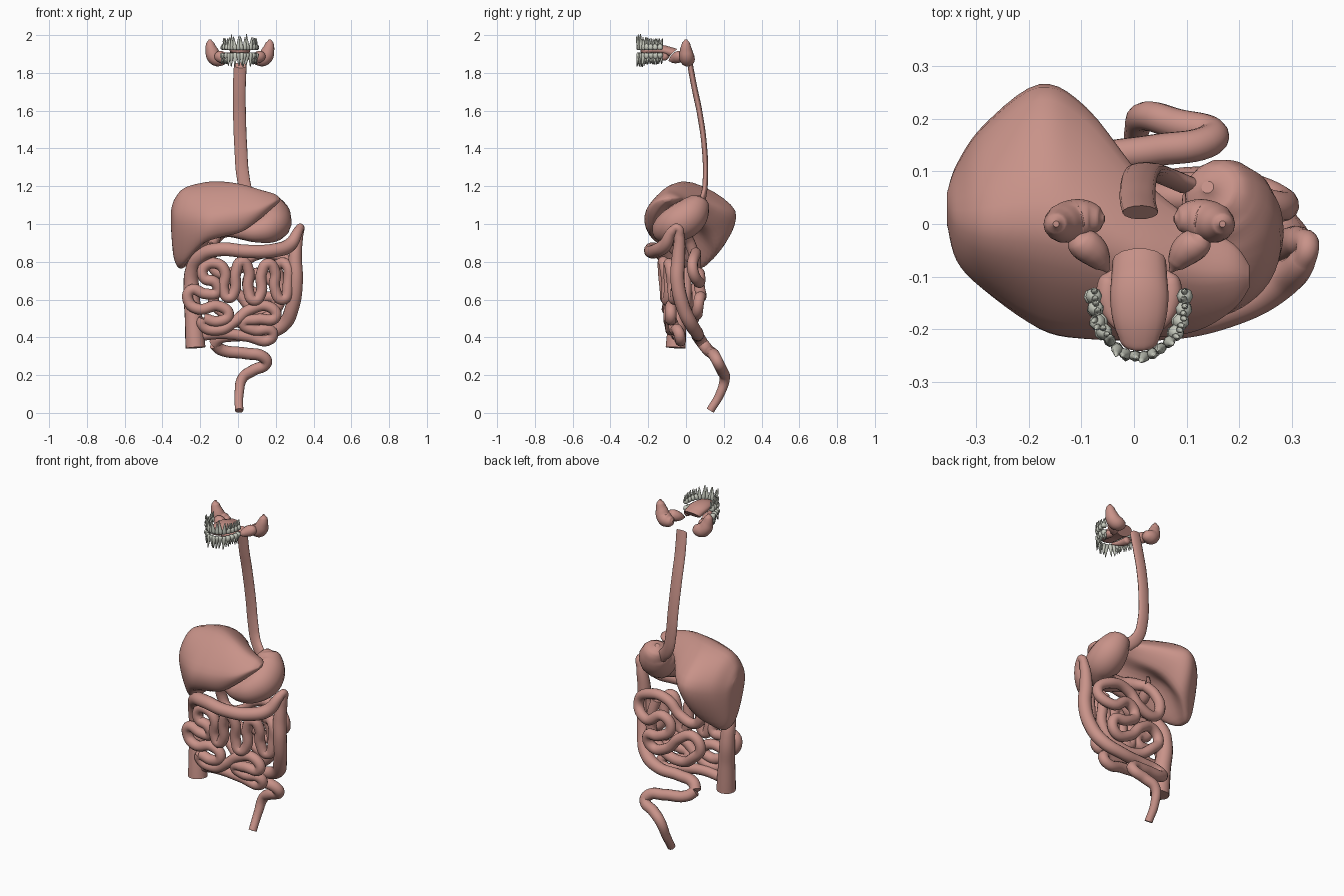
import bpy, bmesh, math, random
from mathutils import Vector, Matrix

random.seed(4)


def material(name, rgb):
    m = bpy.data.materials.new(name)
    m.diffuse_color = (*rgb, 1)
    return m


FLESH = material("flesh", (0.58, 0.29, 0.25))
ENAMEL = material("enamel", (0.58, 0.60, 0.52))
CX = 0.01  # centre line of the mouth


def tube(name, pts, r=None, scale=(1, 1, 1)):
    """Smooth swept tube; each point is x, y, z (and radius when r is None)."""
    cu = bpy.data.curves.new(name, 'CURVE')
    cu.dimensions = '3D'
    cu.bevel_depth = 1
    cu.bevel_resolution = 5
    cu.resolution_u = 8
    cu.use_fill_caps = True
    sp = cu.splines.new('BEZIER')
    sp.radius_interpolation = 'CARDINAL'
    sp.bezier_points.add(len(pts) - 1)
    for bp, p in zip(sp.bezier_points, pts):
        bp.co = [p[i] / scale[i] for i in range(3)]
        bp.radius = r or p[3]
        bp.handle_left_type = bp.handle_right_type = 'AUTO'
    ob = bpy.data.objects.new(name, cu)
    ob.scale = scale
    bpy.context.collection.objects.link(ob)
    cu.materials.append(FLESH)
    bpy.ops.object.select_all(action='DESELECT')
    ob.select_set(True)
    bpy.context.view_layer.objects.active = ob
    bpy.ops.object.convert(target='MESH')
    ob = bpy.context.object
    bpy.ops.object.shade_smooth_by_angle(angle=math.radians(50))
    return ob


def mesh_object(name, bm, mat):
    bmesh.ops.recalc_face_normals(bm, faces=bm.faces)
    me = bpy.data.meshes.new(name)
    bm.to_mesh(me)
    bm.free()
    me.materials.append(mat)
    for p in me.polygons:
        p.use_smooth = True
    ob = bpy.data.objects.new(name, me)
    bpy.context.collection.objects.link(ob)
    return ob


def spline(pts, n, closed):
    """Catmull-Rom samples through vectors."""
    out, k = [], len(pts)
    for i in range(k if closed else k - 1):
        a, b, c, d = [pts[j % k] if closed else pts[max(0, min(k - 1, j))] for j in range(i - 1, i + 3)]
        for s in range(n):
            t = s / n
            out.append(0.5 * (2 * b + (c - a) * t + (2 * a - 5 * b + 4 * c - d) * t * t
                              + (3 * b - a - 3 * c + d) * t ** 3))
    if not closed:
        out.append(pts[-1].copy())
    return out


def bridge(bm, rings):
    """Skin a list of vertex rings and cap both ends."""
    for a, b in zip(rings, rings[1:]):
        for i in range(len(a)):
            k = (i + 1) % len(a)
            bm.faces.new((a[i], a[k], b[k], b[i]))
    bm.faces.new(rings[0])
    bm.faces.new(rings[-1])


# Liver: sections along x; (y, z) at front bottom, front, top, back, back bottom, underside
sections = [
    (-0.355, (.00, 1.0), (.00, 1.05), (.03, 1.07), (.06, 1.05), (.05, .99), (.03, .98)),
    (-0.337, (-.02, .87), (-.07, 1.04), (.01, 1.13), (.11, 1.03), (.09, .85), (.04, .81)),
    (-0.285, (-.06, .82), (-.125, 1.04), (.00, 1.19), (.185, 1.05), (.12, .80), (.04, .775)),
    (-0.18, (-.15, .90), (-.19, 1.05), (.00, 1.22), (.26, 1.07), (.17, .86), (.04, .95)),
    (-0.09, (-.17, .93), (-.21, 1.06), (-.02, 1.225), (.215, 1.08), (.14, .97), (.00, 1.01)),
    (0.02, (-.18, .96), (-.212, 1.07), (-.07, 1.21), (.08, 1.13), (.03, 1.07), (-.07, 1.05)),
    (0.12, (-.17, 1.03), (-.20, 1.09), (-.10, 1.18), (.00, 1.14), (-.03, 1.10), (-.10, 1.08)),
    (0.19, (-.14, 1.09), (-.16, 1.12), (-.10, 1.16), (-.04, 1.14), (-.06, 1.11), (-.10, 1.10)),
    (0.22, (-.11, 1.12), (-.12, 1.13), (-.10, 1.14), (-.08, 1.135), (-.085, 1.125), (-.10, 1.12)),
]
rails = [spline([Vector((s[0], *s[i])) for s in sections], 5, False) for i in range(1, 7)]
bm = bmesh.new()
bridge(bm, [[bm.verts.new(v) for v in spline([rail[j] for rail in rails], 6, True)]
            for j in range(len(rails[0]))])
mesh_object("liver", bm, FLESH)

# Gullet, flattened front to back
tube("esophagus", [(.012, .022, 1.84), (.007, .045, 1.72), (.008, .074, 1.58), (.015, .098, 1.4),
                   (.027, .103, 1.25), (.05, .095, 1.16), (.11, .07, 1.09)], .034, (1, .42, 1))

# Stomach
tube("stomach", [(.14, .07, 1.148, .012), (.145, .065, 1.13, .05), (.165, .05, 1.09, .08),
                 (.183, .0, 1.03, .1), (.172, -.075, .99, .09), (.11, -.115, .965, .066),
                 (.03, -.1, .96, .045), (-.04, -.06, .965, .035), (-.09, -.01, .95, .028)])

# Gallbladder
tube("gallbladder", [(-.14, -.1, .9, .005), (-.135, -.09, .905, .025), (-.12, -.05, .93, .03),
                     (-.1, .0, .97, .015), (-.08, .02, .99, .008)])

# Duodenum and the rear loops of the small intestine
tube("small_intestine_rear", [
    (-.09, -.01, .95), (-.13, .02, .9), (-.14, .05, .8), (-.1, .05, .74), (0, .05, .76),
    (.08, .05, .83), (.19, .05, .84), (.285, .035, .76), (.21, .07, .69), (.1, .07, .74),
    (.05, .07, .68), (.12, .08, .62), (.2, .07, .6), (.18, .06, .53), (.08, .06, .55),
    (0, .06, .63), (-.08, .05, .66), (-.13, .05, .6), (-.08, .05, .53), (0, .03, .48),
    (.14, .01, .5), (.22, 0, .58), (.22, 0, .7), (.2, -.01, .78)], .029)

# Front hairpins of the small intestine, ending at the cecum
tube("small_intestine_front", [
    (.2, -.01, .78), (.25, -.04, .79), (.265, -.05, .68), (.235, -.06, .6), (.195, -.07, .66),
    (.195, -.08, .75), (.16, -.09, .79), (.125, -.09, .74), (.12, -.09, .63), (.085, -.1, .595),
    (.055, -.1, .65), (.055, -.11, .76), (.02, -.12, .8), (-.01, -.12, .75), (-.02, -.11, .64),
    (-.05, -.11, .61), (-.075, -.11, .65), (-.07, -.12, .75), (-.11, -.12, .79), (-.18, -.11, .77),
    (-.18, -.11, .715), (-.12, -.11, .69), (-.11, -.1, .64), (-.17, -.1, .63), (-.25, -.1, .65),
    (-.262, -.095, .59), (-.21, -.1, .55), (-.1, -.09, .565), (-.05, -.09, .52), (-.1, -.09, .485),
    (-.18, -.09, .5)], .029)
tube("ileum", [
    (-.18, -.09, .5), (-.19, -.085, .47), (-.1, -.08, .44), (-.01, -.08, .49), (.06, -.08, .545),
    (.17, -.08, .56), (.2, -.08, .51), (.1, -.08, .495), (.03, -.07, .475), (.08, -.06, .44),
    (.18, -.04, .43), (.17, -.03, .39), (.05, -.04, .405), (-.08, -.05, .42), (-.2, -.05, .41)], .029)

# Large intestine: ascending, transverse and descending colon
tube("large_intestine", [
    (-.225, -.055, .345, .053), (-.235, -.045, .5, .047), (-.247, -.035, .65, .042),
    (-.24, -.06, .76, .038), (-.19, -.12, .835, .037), (-.1, -.17, .865, .037),
    (.05, -.185, .855, .036), (.19, -.155, .86, .037), (.275, -.11, .89, .036),
    (.32, -.07, .965, .026), (.33, -.045, .98, .022), (.317, -.035, .93, .028),
    (.303, -.04, .82, .036), (.307, -.045, .7, .037), (.287, -.015, .56, .037),
    (.24, .03, .465, .036), (.14, .06, .42, .033), (0, .06, .41, .032), (-.1, .07, .395, .032),
    (-.125, .09, .365, .031)])

# Sigmoid bends and rectum
tube("rectum", [
    (-.125, .09, .365, .031), (-.09, .115, .335, .031), (.04, .14, .315, .031),
    (.135, .155, .295, .031), (.15, .17, .265, .03), (.08, .19, .225, .03), (.025, .205, .185, .028),
    (.006, .18, .1, .024), (.006, .128, .012, .022)])

# Tongue
tube("tongue", [(CX, -.07, 1.905, .051), (CX, -.1, 1.913, .053), (CX, -.15, 1.922, .055),
                (CX, -.2, 1.917, .046), (CX, -.228, 1.91, .032), (CX, -.238, 1.908, .008)],
     scale=(1, 1, .5))

# Salivary glands, mirrored about the mouth
for side, s in (("right", -1), ("left", 1)):
    def flip(pts):
        return [(CX + s * p[0], *p[1:]) for p in pts]
    tube("parotid_gland_" + side, flip([
        (.158, .0, 1.978, .006), (.158, .0, 1.96, .02), (.15, .0, 1.92, .033),
        (.13, .005, 1.88, .04), (.1, .01, 1.872, .036), (.075, .01, 1.875, .022), (.066, .01, 1.877, .006)]))
    tube("submandibular_gland_" + side, flip([
        (.125, -.015, 1.9, .006), (.115, -.03, 1.892, .026), (.09, -.05, 1.88, .03),
        (.07, -.075, 1.87, .018), (.06, -.09, 1.865, .004)]))
    tube("sublingual_gland_" + side, flip([
        (.05, -.09, 1.885, .005), (.058, -.11, 1.885, .02), (.056, -.16, 1.89, .018),
        (.03, -.21, 1.895, .006)]))


def spike(bm, profile, matrix):
    """Eight-sided turned form from (radius, height) pairs."""
    bridge(bm, [[bm.verts.new(matrix @ Vector((r * math.cos(i * math.pi / 4), r * math.sin(i * math.pi / 4), h)))
                 for i in range(8)] for r, h in profile])


# Teeth: crowns near the bite, roots pointing away; back teeth are wide with two roots
for row, up in (("upper", 1), ("lower", -1)):
    bm = bmesh.new()
    for n in range(16):
        ang = math.pi + math.pi * (n + .5) / 16
        back = abs(n - 7.5) > 3.5
        x, y = CX + .088 * math.cos(ang), -.126 + .125 * math.sin(ang)
        base = (Matrix.Translation((x, y, 1.914 + .008 * up))
                @ Matrix.Rotation(math.atan2(.125 * math.cos(ang), -.088 * math.sin(ang)), 4, 'Z')
                @ Matrix.Rotation(random.uniform(-.2, .2), 4, 'X')
                @ Matrix.Rotation(random.uniform(-.12, .12), 4, 'Y')
                @ Matrix.Diagonal((1, 1, up * random.uniform(.93, 1.06), 1)))
        if back:
            spike(bm, [(.009, 0), (.0145, .004), (.016, .014), (.013, .025), (.008, .032)], base)
            for d in (-.007, .007):
                spike(bm, [(.007, .022), (.0055, .042), (.002, .062)], base @ Matrix.Translation((d, 0, 0)))
        else:
            h = .079 if n in (5, 10) else .072
            spike(bm, [(.009, 0), (.012, .005), (.012, .018), (.009, .032), (.006, .052), (.002, h)],
                  base @ Matrix.Diagonal((1, .85, 1, 1)))
    mesh_object(row + "_teeth", bm, ENAMEL)
